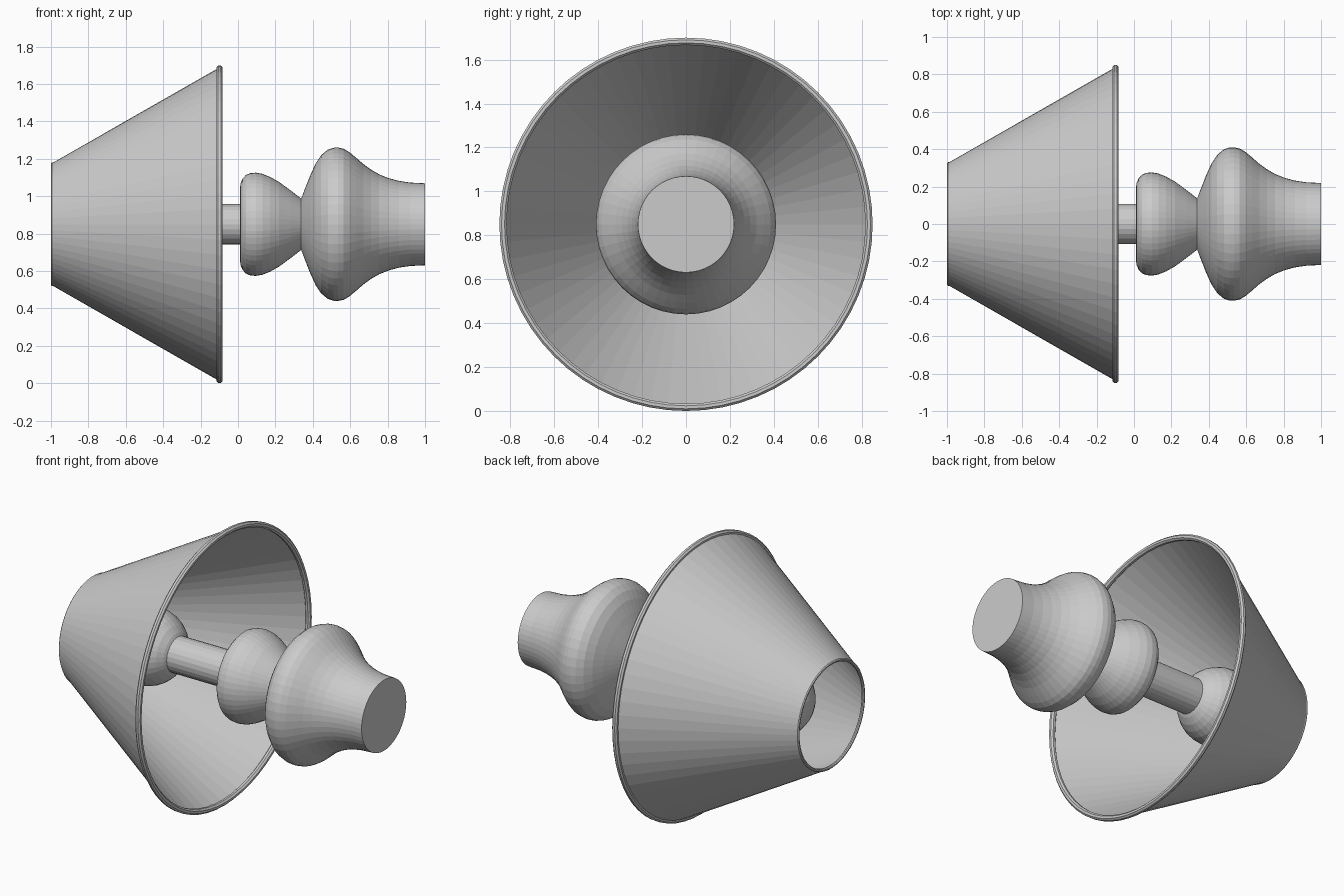
import bpy, bmesh, math

if "Cube" in bpy.data.objects:
    bpy.data.objects.remove(bpy.data.objects["Cube"])

AXIS_Z = 0.85  # the lamp lies along x at this height


def lathe(name, profile, steps=48, closed=False):
    """Revolve (x, radius) points about the lamp's axis."""
    bm = bmesh.new()
    rings = []
    for x, r in profile:
        if r == 0:
            rings.append([bm.verts.new((x, 0, AXIS_Z))] * steps)
        else:
            angles = [2 * math.pi * i / steps for i in range(steps)]
            rings.append([bm.verts.new((x, r * math.cos(a), AXIS_Z + r * math.sin(a))) for a in angles])
    pairs = list(zip(rings, rings[1:]))
    if closed:
        pairs.append((rings[-1], rings[0]))
    for a, b in pairs:
        for i in range(steps):
            j = (i + 1) % steps
            corners = list(dict.fromkeys((a[i], a[j], b[j], b[i])))
            bm.faces.new(corners)
    bmesh.ops.recalc_face_normals(bm, faces=bm.faces)
    mesh = bpy.data.meshes.new(name)
    bm.to_mesh(mesh)
    bm.free()
    obj = bpy.data.objects.new(name, mesh)
    bpy.context.collection.objects.link(obj)
    return obj


def rim(name, x, r, half_x, half_r):
    pts = [(x + half_x * math.cos(k * math.pi / 4 + math.pi / 8),
            r + half_r * math.sin(k * math.pi / 4 + math.pi / 8)) for k in range(8)]
    return lathe(name, pts, 64, closed=True)


# Thin conical shade, open at both ends
lathe("shade", [(-0.992, 0.328), (-0.10, 0.838), (-0.10, 0.832), (-0.992, 0.322)], 64, closed=True)

# Beaded wire rims
rim("shade_large_rim", -0.099, 0.833, 0.018, 0.018)
rim("shade_small_rim", -0.991, 0.321, 0.010, 0.010)

# Round bulb
R = 0.227
bulb = [(-0.612 - R * math.cos(math.pi * k / 16), R * math.sin(math.pi * k / 16)) for k in range(17)]
bulb[0], bulb[-1] = (-0.612 - R, 0), (-0.612 + R, 0)
lathe("bulb", bulb, 32)

# Stem between bulb and body
lathe("stem", [(-0.43, 0), (-0.43, 0.108), (0.04, 0.108), (0.04, 0)], 24)

# Turned body: upper knob, waist, large bulge and flared foot
lathe("body", [
    (0.01, 0), (0.01, 0.19), (0.014, 0.22), (0.025, 0.245), (0.043, 0.264),
    (0.065, 0.273), (0.095, 0.276), (0.13, 0.27), (0.17, 0.254), (0.22, 0.226),
    (0.28, 0.182), (0.338, 0.137), (0.36, 0.196), (0.385, 0.259), (0.415, 0.325),
    (0.445, 0.37), (0.48, 0.399), (0.51, 0.409), (0.535, 0.41), (0.565, 0.404),
    (0.595, 0.386), (0.63, 0.357), (0.67, 0.322), (0.71, 0.293), (0.755, 0.267),
    (0.805, 0.247), (0.86, 0.232), (0.92, 0.223), (1.0, 0.219), (1.0, 0)])
